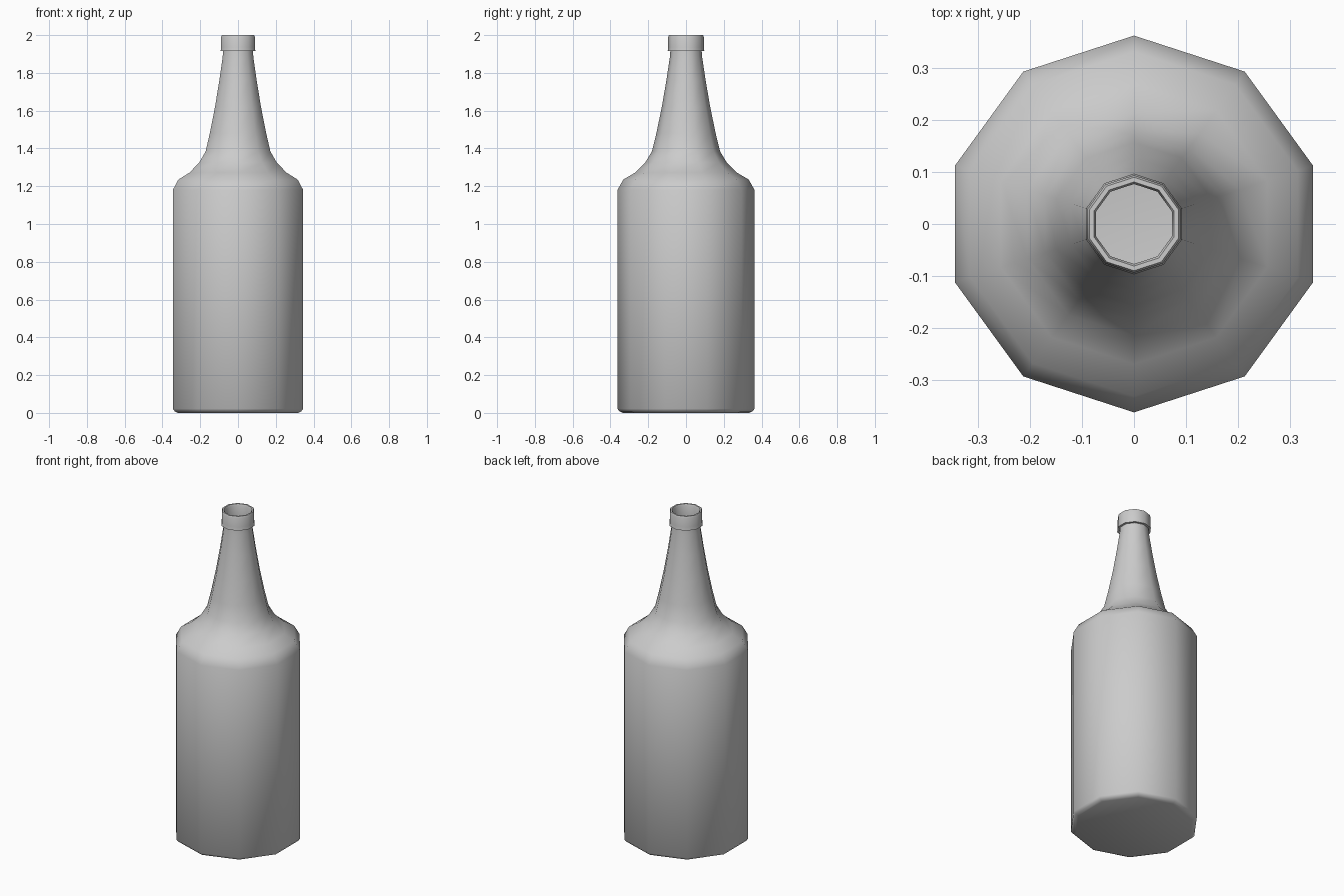
import bpy, bmesh, math

if "Cube" in bpy.data.objects:
    bpy.data.objects.remove(bpy.data.objects["Cube"])

SIDES = 10


def lathe(name, profile, cap_first=False):
    """Revolve (radius, z) points into a ten-sided shell with corners on the y axis."""
    bm = bmesh.new()
    rings = []
    for r, z in profile:
        ring = []
        for i in range(SIDES):
            a = math.pi / 2 + 2 * math.pi * i / SIDES
            ring.append(bm.verts.new((r * math.cos(a), r * math.sin(a), z)))
        rings.append(ring)
    for lo, hi in zip(rings, rings[1:]):
        for i in range(SIDES):
            j = (i + 1) % SIDES
            bm.faces.new((lo[i], lo[j], hi[j], hi[i]))
    if cap_first:
        bm.faces.new(rings[0][::-1])
    mesh = bpy.data.meshes.new(name)
    bm.to_mesh(mesh)
    bm.free()
    obj = bpy.data.objects.new(name, mesh)
    bpy.context.collection.objects.link(obj)
    bpy.ops.object.select_all(action='DESELECT')
    obj.select_set(True)
    bpy.context.view_layer.objects.active = obj
    bpy.ops.object.shade_smooth_by_angle(angle=math.radians(60))
    return obj


# Bottle: base, straight body, shoulder, tapering neck, collar and open mouth
lathe("bottle", [
    (0.335, 0.0), (0.352, 0.008), (0.363, 0.022),
    (0.363, 1.18), (0.332, 1.235), (0.270, 1.272),
    (0.216, 1.325), (0.180, 1.385), (0.157, 1.48),
    (0.128, 1.62), (0.104, 1.76), (0.086, 1.88), (0.083, 1.915),
    (0.097, 1.915), (0.094, 1.935), (0.094, 1.99),
    (0.090, 2.0), (0.081, 2.0), (0.077, 1.99), (0.077, 1.92),
], cap_first=True)
